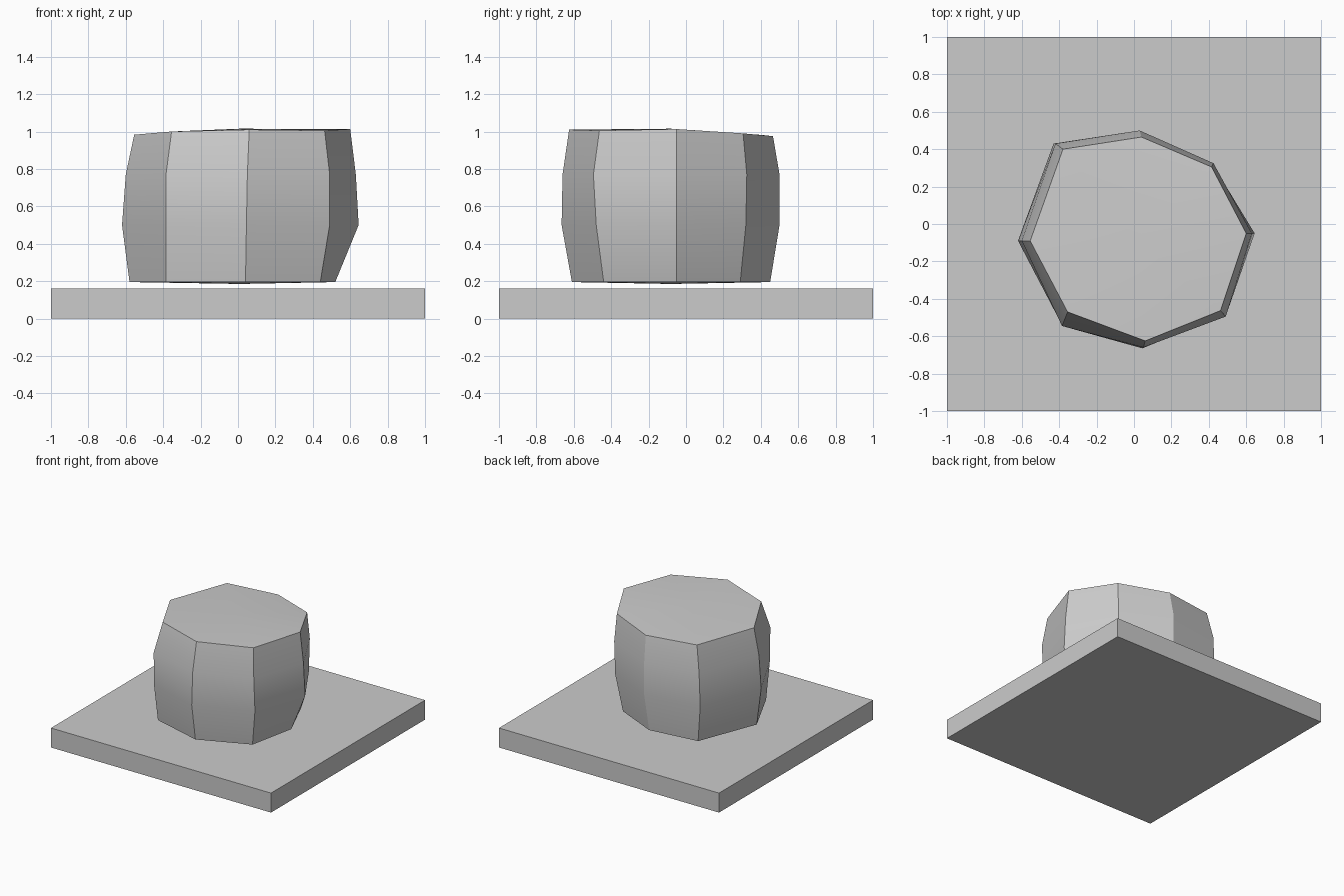
import bpy, bmesh
from math import radians

if "Cube" in bpy.data.objects:
    bpy.data.objects.remove(bpy.data.objects["Cube"])

# Square slab
bpy.ops.mesh.primitive_cube_add(size=1, location=(0, 0, 0.08))
slab = bpy.context.object
slab.name = "base_slab"
slab.scale = (2, 2, 0.16)
bpy.ops.object.transform_apply(location=False, rotation=False, scale=True)

# Irregular eight-sided stone: one cross-section per level, bottom to top
LEVELS = [
    (0.195, [(0.02, 0.45), (0.37, 0.29), (0.52, -0.05), (0.44, -0.44),
             (0.04, -0.61), (-0.385, -0.49), (-0.58, -0.09), (-0.39, 0.40)]),
    (0.50, [(0.03, 0.50), (0.42, 0.32), (0.645, -0.05), (0.49, -0.48),
            (0.045, -0.665), (-0.385, -0.54), (-0.62, -0.09), (-0.43, 0.43)]),
    (0.77, [(0.03, 0.50), (0.425, 0.325), (0.63, -0.05), (0.49, -0.495),
            (0.05, -0.66), (-0.385, -0.545), (-0.60, -0.09), (-0.42, 0.43)]),
    (1.00, [(0.04, 0.465), (0.415, 0.305), (0.60, -0.05), (0.463, -0.463),
            (0.06, -0.625), (-0.355, -0.47), (-0.555, -0.09), (-0.38, 0.40)]),
]
TOP_Z = [0.975, 0.99, 1.013, 1.005, 1.01, 1.0, 0.983, 0.982]

bm = bmesh.new()
rings = []
for level, (z, outline) in enumerate(LEVELS):
    rings.append([bm.verts.new((x, y, TOP_Z[i] if level == 3 else z))
                  for i, (x, y) in enumerate(outline)])
for low, high in zip(rings, rings[1:]):
    for i in range(8):
        j = (i + 1) % 8
        bm.faces.new((low[i], low[j], high[j], high[i]))

# Slightly domed top and bottom caps
for ring, z in ((rings[0], 0.185), (rings[-1], 1.015)):
    centre = bm.verts.new((0.01, -0.08, z))
    for i in range(8):
        bm.faces.new((ring[i], ring[(i + 1) % 8], centre))
bmesh.ops.recalc_face_normals(bm, faces=bm.faces)

mesh = bpy.data.meshes.new("stone_block")
bm.to_mesh(mesh)
bm.free()
stone = bpy.data.objects.new("stone_block", mesh)
bpy.context.collection.objects.link(stone)

# Smooth curved sides, crisp corners
bpy.ops.object.select_all(action='DESELECT')
stone.select_set(True)
bpy.context.view_layer.objects.active = stone
bpy.ops.object.shade_smooth_by_angle(angle=radians(30))
